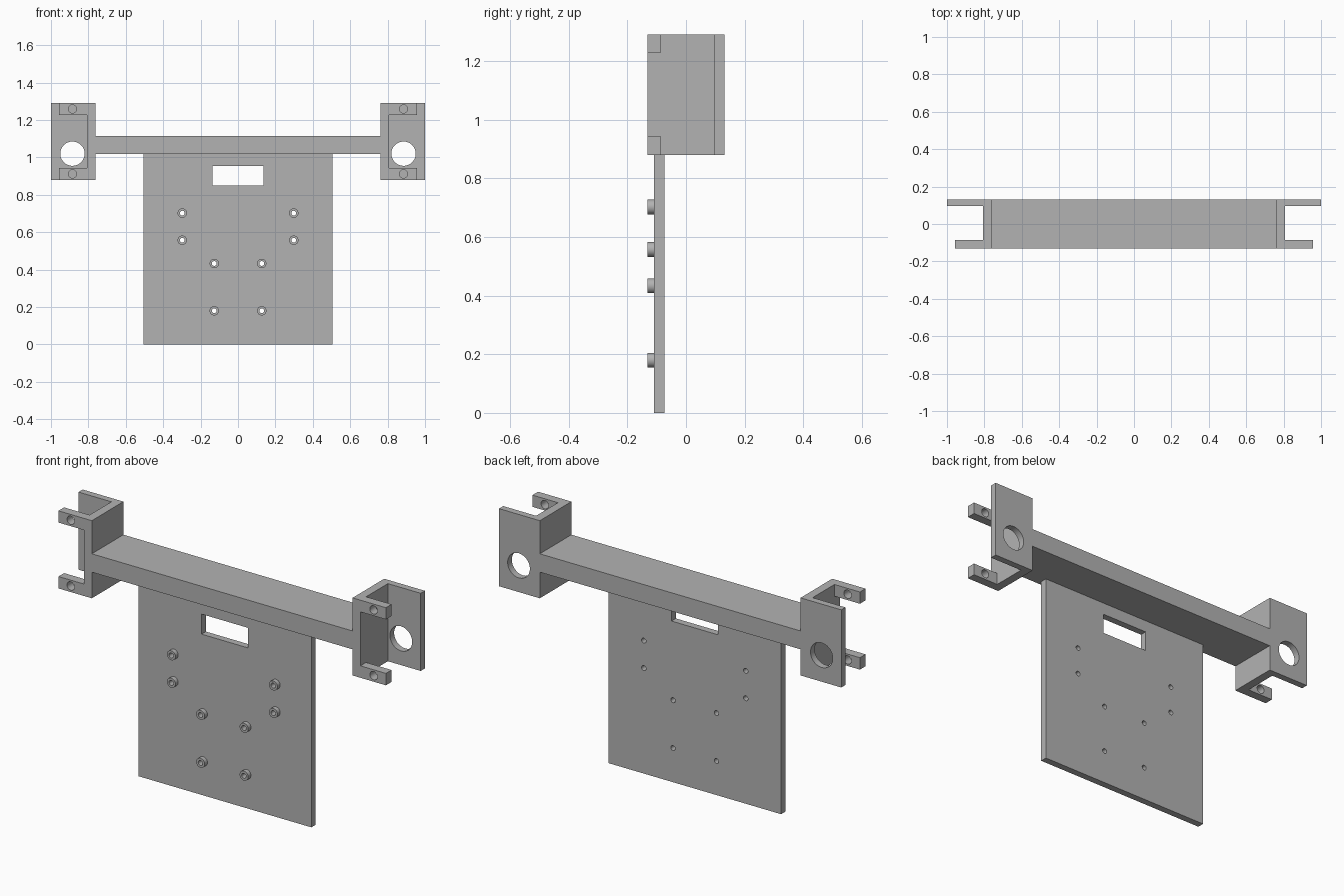
import bpy
import bmesh
import math
from mathutils import Matrix, Vector

cube = bpy.data.objects.get("Cube")
if cube:
    bpy.data.objects.remove(cube, do_unlink=True)

grey = bpy.data.materials.new("plain grey")
grey.use_nodes = True
COLOUR = (0.45, 0.45, 0.45, 1.0)
grey.diffuse_color = COLOUR
grey.node_tree.nodes["Principled BSDF"].inputs["Base Color"].default_value = COLOUR


def add_box(bm, x, y, z):
    """Box from three (low, high) ranges."""
    size = Vector((x[1] - x[0], y[1] - y[0], z[1] - z[0]))
    centre = Vector((sum(x), sum(y), sum(z))) / 2
    bmesh.ops.create_cube(bm, size=1, matrix=Matrix.Translation(centre) @ Matrix.Diagonal(size).to_4x4())


def add_rod(bm, x, z, radius, y, segments=32):
    """Cylinder lying along y."""
    place = Matrix.Translation((x, sum(y) / 2, z)) @ Matrix.Rotation(math.pi / 2, 4, "X")
    bmesh.ops.create_cone(bm, cap_ends=True, segments=segments, radius1=radius,
                          radius2=radius, depth=y[1] - y[0], matrix=place)


def add_prism(bm, outline, z):
    """Plan outline extruded upwards."""
    face = bm.faces.new([bm.verts.new((px, py, z[0])) for px, py in outline])
    top = bmesh.ops.extrude_face_region(bm, geom=[face])["geom"]
    bmesh.ops.translate(bm, vec=(0, 0, z[1] - z[0]),
                        verts=[v for v in top if isinstance(v, bmesh.types.BMVert)])


def make_object(name, bm):
    bmesh.ops.recalc_face_normals(bm, faces=bm.faces)
    mesh = bpy.data.meshes.new(name)
    bm.to_mesh(mesh)
    bm.free()
    mesh.materials.append(grey)
    obj = bpy.data.objects.new(name, mesh)
    bpy.context.collection.objects.link(obj)
    return obj


def finish(obj, cutter_bm=None):
    """Cut the openings, then smooth the round walls only."""
    bpy.ops.object.select_all(action="DESELECT")
    bpy.context.view_layer.objects.active = obj
    obj.select_set(True)
    if cutter_bm:
        cutter = make_object(obj.name + "_cutter", cutter_bm)
        cutter.hide_render = True
        cut = obj.modifiers.new("openings", "BOOLEAN")
        cut.operation, cut.solver, cut.object = "DIFFERENCE", "EXACT", cutter
        bpy.ops.object.modifier_apply(modifier=cut.name)
        bpy.data.objects.remove(cutter, do_unlink=True)
    bpy.ops.object.shade_smooth_by_angle(angle=math.radians(30))


FRONT, BACK = -0.132, 0.132
WALL_IN, WALL_OUT = 0.762, 0.808
BEAM_Z = (1.018, 1.115)
BRACKET_Z = (0.88, 1.29)
PLATE_Y = (-0.109, -0.073)
HOLE_X = 0.885

# Crossbeam
bm = bmesh.new()
add_box(bm, (-WALL_IN, WALL_IN), (FRONT, BACK), BEAM_Z)
finish(make_object("crossbeam", bm))

# End brackets: U-shaped plan, front lip opened into two tabs
for name, side in (("left_bracket", 1), ("right_bracket", -1)):
    outline = [(WALL_IN, FRONT), (0.957, FRONT), (0.957, -0.085), (WALL_OUT, -0.085),
               (WALL_OUT, 0.097), (1.0, 0.097), (1.0, BACK), (WALL_IN, BACK)]
    bm = bmesh.new()
    add_prism(bm, [(side * px, py) for px, py in outline], BRACKET_Z)
    cuts = bmesh.new()
    add_box(cuts, sorted((side * WALL_OUT, side * 1.1)), (-0.2, -0.04), (0.943, 1.228))
    for z in (0.912, 1.259):
        add_rod(cuts, side * HOLE_X, z, 0.022, (-0.2, -0.04))
    add_rod(cuts, side * HOLE_X, 1.02, 0.065, (0.05, 0.2), 48)
    finish(make_object(name, bm), cuts)

# Hanging plate with cable slot, and its hollow standoffs
posts = [(s * x, z) for s in (-1, 1)
         for x, z in ((0.298, 0.702), (0.298, 0.557), (0.127, 0.433), (0.127, 0.18))]
bm = bmesh.new()
add_box(bm, (-0.505, 0.505), PLATE_Y, (0, BEAM_Z[0]))
cuts = bmesh.new()
add_box(cuts, (-0.136, 0.136), (-0.2, 0), (0.849, 0.955))
for x, z in posts:
    add_rod(cuts, x, z, 0.013, (-0.2, 0))
finish(make_object("mounting_plate", bm), cuts)

bm, cuts = bmesh.new(), bmesh.new()
for x, z in posts:
    add_rod(bm, x, z, 0.025, (FRONT, PLATE_Y[0]))
    add_rod(cuts, x, z, 0.013, (-0.2, 0))
finish(make_object("standoffs", bm), cuts)
